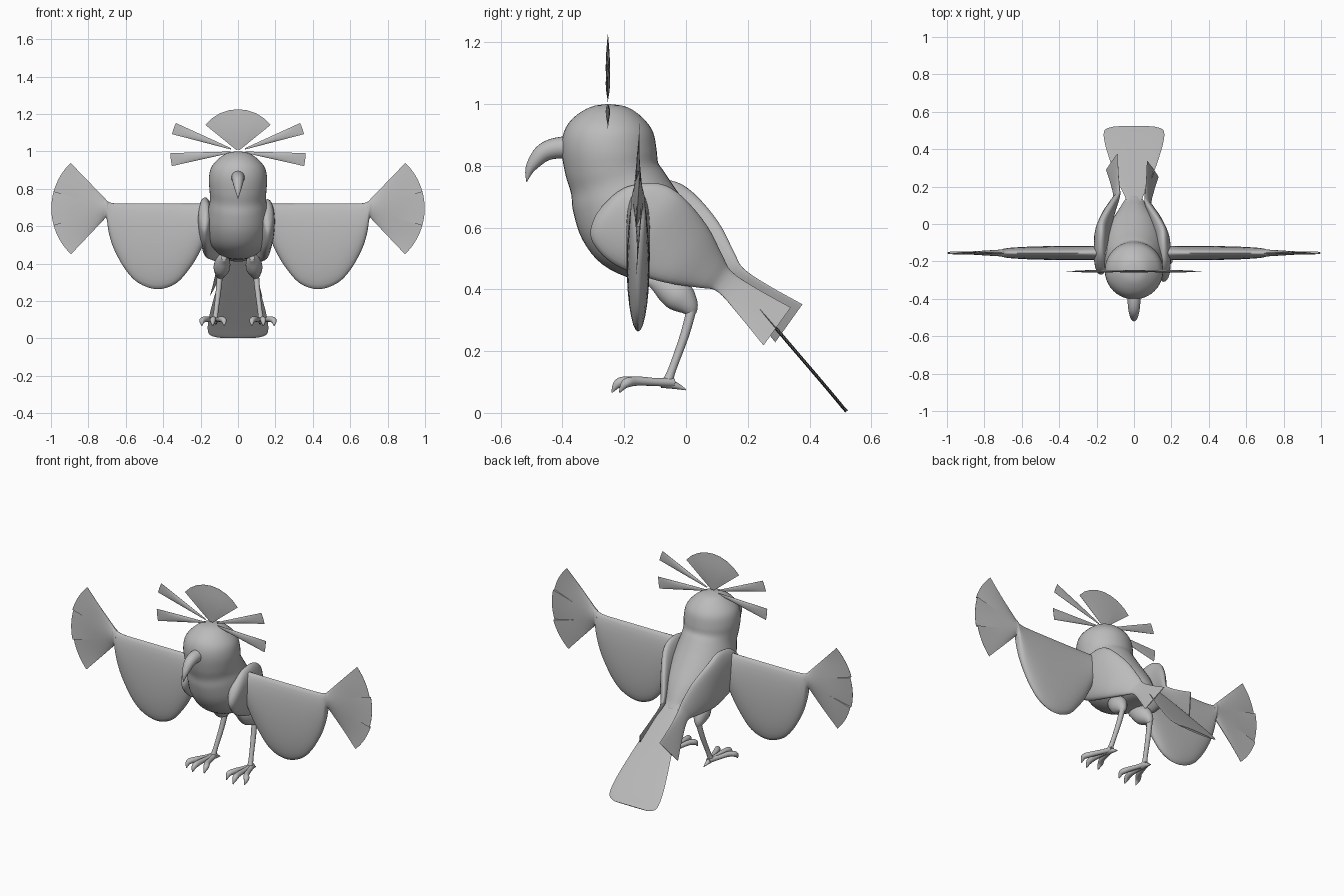
import bpy
import math
from mathutils import Vector

cube = bpy.data.objects.get("Cube")
if cube:
    bpy.data.objects.remove(cube, do_unlink=True)

grey = bpy.data.materials.new("plain grey")
grey.use_nodes = True
grey.diffuse_color = (0.5, 0.5, 0.5, 1)
grey.node_tree.nodes["Principled BSDF"].inputs["Base Color"].default_value = (0.5, 0.5, 0.5, 1)


def skin(name, rings, angle=40):
    """Join closed rings of points into a capped, smooth skin."""
    n = len(rings[0])
    verts = [p for ring in rings for p in ring]
    faces = [(i * n + j, i * n + (j + 1) % n, (i + 1) * n + (j + 1) % n, (i + 1) * n + j)
             for i in range(len(rings) - 1) for j in range(n)]
    faces += [tuple(reversed(range(n))), tuple(range(len(verts) - n, len(verts)))]
    mesh = bpy.data.meshes.new(name)
    mesh.from_pydata(verts, [], faces)
    mesh.materials.append(grey)
    mesh.polygons.foreach_set("use_smooth", [True] * len(mesh.polygons))
    mesh.set_sharp_from_angle(angle=math.radians(angle))
    obj = bpy.data.objects.new(name, mesh)
    bpy.context.collection.objects.link(obj)
    bpy.context.view_layer.objects.active = obj
    obj.select_set(True)
    bpy.ops.object.mode_set(mode="EDIT")
    bpy.ops.mesh.select_all(action="SELECT")
    bpy.ops.mesh.normals_make_consistent(inside=False)
    bpy.ops.object.mode_set(mode="OBJECT")
    obj.select_set(False)
    return obj


def smooth_rows(rows, steps=4):
    """Catmull-Rom interpolation between rows of numbers."""
    out = []
    for i in range(len(rows) - 1):
        a, b, c, d = (rows[max(0, min(len(rows) - 1, i + k))] for k in (-1, 0, 1, 2))
        for s in range(steps):
            t = s / steps
            out.append([q + 0.5 * t * (r - p + t * (2 * p - 5 * q + 4 * r - w + t * (3 * (q - r) + w - p)))
                        for p, q, r, w in zip(a, b, c, d)])
    return out + [list(rows[-1])]


def oval(centre, u, v, n=28):
    c, u, v = Vector(centre), Vector(u), Vector(v)
    return [c + u * math.cos(k * math.tau / n) + v * math.sin(k * math.tau / n) for k in range(n)]


def tube(name, rows, n=14, flat=1.0):
    """Round tube through rows of x, y, z, radius."""
    rows = smooth_rows(rows)
    rings = []
    for i, row in enumerate(rows):
        d = Vector(rows[min(i + 1, len(rows) - 1)][:3]) - Vector(rows[max(i - 1, 0)][:3])
        u = d.cross(Vector((1, 0, 0))).normalized()
        v = d.cross(u).normalized()
        r = max(row[3], 0.001)
        rings.append(oval(row[:3], u * r, v * r * flat, n))
    return skin(name, rings, 60)


def fan(name, pivot, r0, r1, start, end, thick, side=1, feathers=1, step=0.0):
    """Thin fan in the x-z plane; its feathers overlap like shingles at the rim."""
    rings, radial, cols = [], 8, 8
    for f in range(feathers):
        for k in range(cols + 1):
            s = (f + k / cols) / feathers
            a = math.radians(start + (end - start) * s)
            edge = math.sqrt(max(0.02, 1 - (2 * s - 1) ** 2))
            front, back = [], []
            for j in range(radial + 1):
                q = j / radial
                r = r0 + (r1 - r0) * q
                y = pivot[1] + step * (k / cols - 0.5) * max(0, q - 0.6) / 0.4
                t = max(thick(q) * edge, 0.0006)
                x, z = side * (pivot[0] + r * math.cos(a)), pivot[2] + r * math.sin(a)
                front.append((x, y - t, z))
                back.append((x, y + t, z))
            rings.append(front + back[::-1])
    return skin(name, rings, 30)


# Head and body: front y, z, back y, z, half width
body = [(-.255, 1.0, -.25, 1.0, .003), (-.31, .99, -.19, .99, .06), (-.365, .955, -.14, .955, .11),
        (-.395, .91, -.107, .91, .145), (-.403, .85, -.095, .85, .156), (-.39, .77, -.09, .81, .152),
        (-.372, .71, -.07, .78, .15), (-.365, .65, -.03, .72, .16), (-.335, .56, .02, .65, .168),
        (-.27, .48, .07, .58, .158), (-.16, .43, .105, .525, .122), (-.03, .418, .13, .48, .085),
        (.07, .41, .15, .45, .055), (.11, .415, .15, .44, .03)]
skin("body", [oval((0, (a + c) / 2, (b + d) / 2), (w, 0, 0), (0, (c - a) / 2, (d - b) / 2), 40)
              for a, b, c, d, w in smooth_rows(body)], 70)

# Beak
tube("beak", [(0, -.36, .86, .038), (0, -.42, .857, .034), (0, -.46, .843, .03), (0, -.488, .815, .023),
              (0, -.507, .785, .014), (0, -.516, .748, .001)], 20)

# Tail: y, z, half width
tail = [(.08, .523, .03), (.15, .44, .05), (.22, .358, .085), (.32, .24, .122), (.42, .123, .153),
        (.48, .052, .162), (.508, .018, .15), (.52, .005, .11)]
skin("tail", [oval((0, y, z), (w, 0, 0), (0, .004, .0035)) for y, z, w in smooth_rows(tail)])

# Crest
crest = (0, -.253, 1.0)
lens = lambda q: 0.007 * math.sin(math.pi * min(1, q * 0.97 + 0.015))
fan("crest_fan", crest, .01, .225, 39, 141, lens)
for side, label in ((1, "left"), (-1, "right")):
    fan(label + "_upper_crest_feather", crest, .04, .365, 14.6, 24.5, lens, side)
    fan(label + "_lower_crest_feather", crest, .04, .362, -12.6, -1.5, lens, side)

# Spread wing: x, top, bottom, half thickness
wing = [(.1, .72, .62, .035), (.17, .72, .53, .037), (.2, .72, .47, .038), (.25, .72, .385, .038),
        (.33, .72, .295, .038), (.43, .72, .263, .037), (.53, .72, .295, .035), (.6, .72, .365, .032),
        (.66, .722, .47, .028), (.69, .729, .56, .024), (.703, .739, .64, .021), (.72, .75, .64, .016)]

# Folded wing: x, y, z, half width, half thickness, inward lean
folded = [(.155, -.282, .655, .02, .008, 0), (.158, -.265, .655, .075, .025, 0), (.16, -.235, .645, .115, .034, 0),
          (.157, -.17, .62, .15, .04, 0), (.15, -.1, .58, .15, .042, 0), (.125, 0, .515, .115, .036, -.02),
          (.09, .08, .458, .065, .024, -.02), (.075, .125, .425, .04, .012, -.015), (.085, .2, .36, .052, .006, -.02),
          (.1, .295, .28, .076, .003, -.031)]

for side, label in ((1, "left"), (-1, "right")):
    skin(label + "_spread_wing", [oval((side * x, -.155, (t + b) / 2), (0, h, 0), (0, 0, (t - b) / 2))
                                  for x, t, b, h in smooth_rows(wing)], 60)
    fan(label + "_wing_tip", (.66, -.155, .695), .03, .338, -46.5, 46, lambda q: .019 * (1 - q) + .0006,
        side, 3, .012)

    # The right folded wing sits slightly further back
    dx, dy, dz = (0, 0, 0) if side > 0 else (.018, .038, .01)
    skin(label + "_folded_wing",
         [oval((side * (x + dx), y + dy, z + dz), (side * lean, w * .58, w * .81), (side * t, 0, 0))
          for x, y, z, w, t, lean in smooth_rows(folded)], 60)

    # Thigh, shank and toes
    tube(label + "_thigh", [(side * .075, -.12, .43, .015), (side * .08, -.075, .415, .042),
                            (side * .087, -.025, .38, .052), (side * .094, .008, .345, .034),
                            (side * .097, .02, .318, .014)], 20, .85)
    tube(label + "_shank", [(side * .097, .018, .335, .016), (side * .105, -.005, .25, .0145),
                            (side * .118, -.045, .14, .013), (side * .123, -.06, .1, .018)])
    for toe, (tip, reach) in enumerate(((.075, -.215), (.135, -.24), (.192, -.215))):
        mid = (.123 + 2 * tip) / 3
        tube(f"{label}_front_toe_{toe + 1}",
             [(side * .123, -.04, .098, .015), (side * (.123 + mid) / 2, -.1, .1, .013),
              (side * mid, reach + .055, .103, .015), (side * tip, reach + .02, .095, .015),
              (side * tip, reach, .066, .002)])
    tube(label + "_back_toe", [(side * .123, -.08, .095, .014), (side * .121, -.045, .092, .014),
                               (side * .118, 0, .075, .002)])
